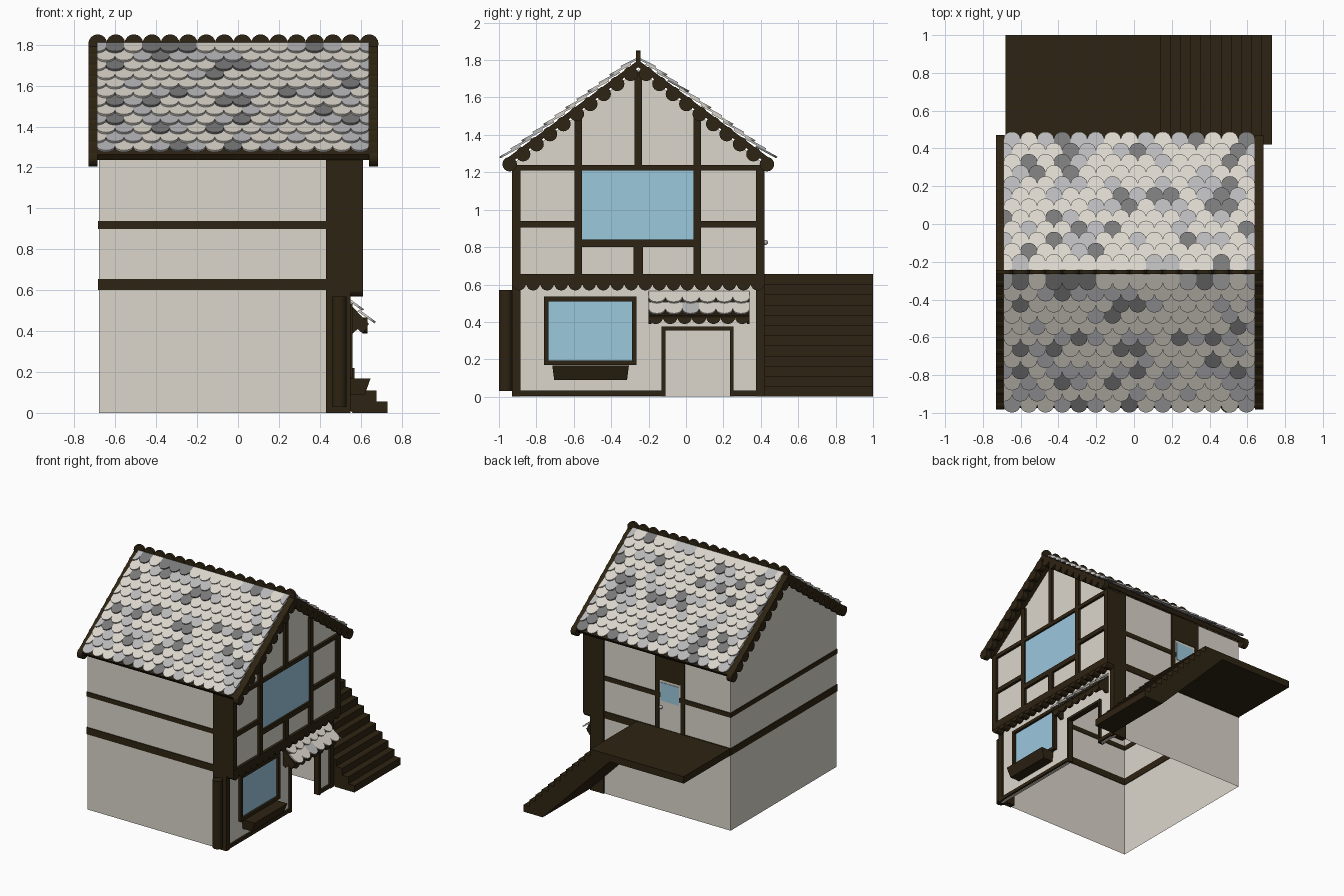
import bpy, bmesh, math, random
from mathutils import Vector, Matrix

if "Cube" in bpy.data.objects:
    bpy.data.objects.remove(bpy.data.objects["Cube"])

random.seed(7)


def mat(name, r, g, b):
    m = bpy.data.materials.new(name)
    m.diffuse_color = (r, g, b, 1)
    m.use_nodes = True
    m.node_tree.nodes["Principled BSDF"].inputs["Base Color"].default_value = m.diffuse_color
    return m


CREAM = mat("cream plaster", 0.71, 0.67, 0.60)
BROWN = mat("dark timber", 0.027, 0.017, 0.006)
GLASS = mat("blue glass", 0.33, 0.58, 0.72)
LIGHT = mat("light grey slate", 0.48, 0.48, 0.49)
DARK = mat("dark grey slate", 0.19, 0.19, 0.19)


def finish(name, bm, *mats, fix=True):
    if fix:
        bmesh.ops.recalc_face_normals(bm, faces=bm.faces)
    me = bpy.data.meshes.new(name)
    bm.to_mesh(me)
    bm.free()
    for m in mats:
        me.materials.append(m)
    ob = bpy.data.objects.new(name, me)
    bpy.context.collection.objects.link(ob)
    return ob


def boxes(name, m, *dims):
    """Several boxes (x0, x1, y0, y1, z0, z1) in one object."""
    bm = bmesh.new()
    for x0, x1, y0, y1, z0, z1 in dims:
        mx = Matrix.Translation(((x0 + x1) / 2, (y0 + y1) / 2, (z0 + z1) / 2)) \
            @ Matrix.Diagonal((x1 - x0, y1 - y0, z1 - z0, 1))
        bmesh.ops.create_cube(bm, size=1, matrix=mx)
    return finish(name, bm, m)


def discs(name, m, centres, axis, r, depth):
    """Round cylinders whose axis is X, Y or Z."""
    rot = {'X': Matrix.Rotation(math.pi / 2, 4, 'Y'),
           'Y': Matrix.Rotation(math.pi / 2, 4, 'X'), 'Z': Matrix()}[axis]
    bm = bmesh.new()
    for c in centres:
        bmesh.ops.create_cone(bm, cap_ends=True, segments=16, radius1=r, radius2=r,
                              depth=depth, matrix=Matrix.Translation(c) @ rot)
    return finish(name, bm, m)


def prism(name, m, pts, offset):
    """Polygon extruded along a vector."""
    bm = bmesh.new()
    f = bm.faces.new([bm.verts.new(p) for p in pts])
    g = bmesh.ops.extrude_face_region(bm, geom=[f])
    bmesh.ops.translate(bm, vec=offset, verts=[v for v in g["geom"] if isinstance(v, bmesh.types.BMVert)])
    return finish(name, bm, m)


def add_tile(bm, tip, across, down, normal, w, length, lo, hi):
    """One U-shaped slate, clipped sideways to lo..hi and tilted up at its tip."""
    r = w / 2
    out = [(-r, 0)] + [(-r * math.cos(a), length - r + r * math.sin(a))
                       for a in (math.pi * i / 8 for i in range(9))] + [(r, 0)]
    mid = tip.dot(across)
    rings = []
    for t in (0, 0.011):
        ring = []
        for u, v in out:
            u = min(max(mid + u, lo), hi) - mid
            ring.append(bm.verts.new(tip + across * u + down * (v - length)
                                     + normal * (0.003 + 0.018 * v / length + t)))
        rings.append(ring)
    a, b = rings
    n = len(a)
    faces = [bm.faces.new(a[::-1]), bm.faces.new(b)]
    faces += [bm.faces.new((a[i], a[(i + 1) % n], b[(i + 1) % n], b[i])) for i in range(n)]
    k = random.choices((0, 1, 2), (55, 31, 14))[0]
    for f in faces:
        f.material_index = k


# ---- plaster walls (open shell, no floor) ----
YF, YB, YC = -0.92, 0.41, -0.255
bm = bmesh.new()
for pts in ([(-0.68, YF, 0), (-0.68, YF, 1.25), (-0.68, YC, 1.75), (-0.68, YB, 1.25), (-0.68, YB, 0)],
            [(0.59, YF, 0.6), (0.59, YB, 0.6), (0.59, YB, 1.25), (0.59, YC, 1.75), (0.59, YF, 1.25)],
            [(-0.68, YF, 0), (0.53, YF, 0), (0.53, YF, 1.25), (-0.68, YF, 1.25)],
            [(-0.68, YB, 0), (-0.68, YB, 1.25), (0.53, YB, 1.25), (0.53, YB, 0)]):
    bm.faces.new([bm.verts.new(p) for p in pts])
finish("walls", bm, CREAM, fix=False)
boxes("shopfront_wall", CREAM, (0.515, 0.535, YF, -0.12, 0, 0.62),
      (0.515, 0.535, -0.12, 0.245, 0.365, 0.62), (0.515, 0.535, 0.245, YB, 0, 0.62))

# ---- side bands and corner posts ----
for z0, z1, t in ((0.6, 0.655, "lower"), (0.9, 0.937, "upper")):
    boxes(t + "_band", BROWN, (-0.685, 0.45, -0.926, -0.915, z0, z1),
          (-0.685, 0.45, 0.405, 0.416, z0, z1), (-0.685, -0.675, -0.926, 0.416, z0, z1))
for n, a, b in (("front", -0.93, -0.885), ("back", 0.375, 0.42)):
    boxes(n + "_corner_post", BROWN, (0.43, 0.55, a, b, 0, 0.6), (0.43, 0.61, a, b, 0.6, 1.24))
discs("round_corner_column", BROWN, [(0.495, -0.963, 0.3)], 'Z', 0.036, 0.54)

# ---- timber framing on the gable face ----
frame = [(-0.93, 0.42, 1.21, 1.24), (-0.595, -0.555, 0.65, 1.5), (0.04, 0.08, 0.65, 1.5),
         (-0.275, -0.235, 1.24, 1.74), (-0.28, -0.23, 0.65, 0.81), (-0.595, 0.08, 0.8, 0.84),
         (-0.885, -0.595, 0.905, 0.94), (0.08, 0.375, 0.905, 0.94)]
boxes("gable_timbers", BROWN, *[(0.58, 0.61, *d) for d in frame])
boxes("jetty_beam", BROWN, (0.5, 0.612, -0.93, 0.42, 0.598, 0.655))
discs("jetty_scallops", BROWN, [(0.58, -0.93 + 0.075 * (i + 0.5), 0.604) for i in range(18)], 'X', 0.036, 0.06)
boxes("base_planks", BROWN, (0.51, 0.55, -0.885, -0.11, 0.005, 0.033), (0.51, 0.55, 0.235, 0.375, 0.005, 0.033))

# ---- windows ----
boxes("upper_window_glass", GLASS, (0.588, 0.596, -0.555, 0.04, 0.84, 1.21))
boxes("lower_window_glass", GLASS, (0.534, 0.542, -0.735, -0.29, 0.195, 0.51))
boxes("lower_window_frame", BROWN, (0.52, 0.56, -0.76, -0.735, 0.17, 0.535), (0.52, 0.56, -0.29, -0.265, 0.17, 0.535),
      (0.52, 0.56, -0.76, -0.265, 0.17, 0.195), (0.52, 0.56, -0.76, -0.265, 0.51, 0.535))
ob = boxes("window_box", BROWN, (0.53, 0.648, -0.715, -0.305, 0.09, 0.168))
for v in ob.data.vertices:  # narrower at its base
    if v.co.z < 0.1:
        v.co.y = -0.51 + (v.co.y + 0.51) * 0.95
        v.co.x = min(v.co.x, 0.62)

# ---- shop doorway and awning ----
boxes("doorway_frame", BROWN, (0.505, 0.55, -0.13, -0.11, 0, 0.375), (0.505, 0.55, 0.235, 0.255, 0, 0.375),
      (0.505, 0.55, -0.13, 0.255, 0.355, 0.375))
prism("awning_slab", BROWN, [(0.53, -0.2, 0.55), (0.64, -0.2, 0.435), (0.63, -0.2, 0.42), (0.53, -0.2, 0.525)], (0, 0.54, 0))
for n, y in (("front", -0.2), ("back", 0.325)):
    prism("awning_side_" + n, BROWN, [(0.535, y, 0.535), (0.632, y, 0.435), (0.632, y, 0.42),
                                      (0.61, y, 0.388), (0.585, y, 0.41), (0.56, y, 0.388), (0.535, y, 0.4)], (0, 0.015, 0))
discs("awning_scallops", BROWN, [(0.622, -0.2 + 0.0771 * (i + 0.5), 0.428) for i in range(7)], 'X', 0.0395, 0.02)
down = Vector((0.11, 0, -0.115)).normalized()
nrm = Vector((0.115, 0, 0.11)).normalized()
bm = bmesh.new()
for row, s in enumerate((0.175, 0.09)):
    for i in range(7):
        y = -0.2 + 0.09 * (i + 0.5 * (1 - row % 2))
        if row == 0 or i < 6:
            tip = Vector((0.53, y + (0 if row == 0 else 0.045), 0.55)) + down * s
            add_tile(bm, tip, Vector((0, 1, 0)), down, nrm, 0.09, 0.1, -0.2, 0.34)
finish("awning_slates", bm, CREAM, LIGHT, DARK)

# ---- roof: slabs, slates, ridge and gable scallops ----
bm = bmesh.new()
barge = []
ROWS, COLS = 12, 15
W = 1.33 / COLS
for sy in (-1, 1):
    top = Vector((0, YC, 1.80))
    down = Vector((0, sy * 0.718, -0.537))
    L = down.length
    down.normalize()
    nrm = Vector((0, sy * 0.537, 0.718)).normalized()
    under = Vector((0, YC, 1.762))
    eave = top + down * L
    prism("roof_slab_" + ("front" if sy < 0 else "back"), BROWN,
          [Vector((-0.73, 0, 0)) + p for p in (top, eave, eave - nrm * 0.032, under)], (1.415, 0, 0))
    for r in range(ROWS):
        tip = top + down * (L + 0.008 - r * 0.0735)
        length = min(0.125, L + 0.008 - r * 0.0735)
        for c in range(COLS + r % 2):
            x = -0.69 + W * (c + 0.5 - 0.5 * (r % 2))
            add_tile(bm, tip + Vector((x, 0, 0)), Vector((1, 0, 0)), down, nrm, W, length, -0.69, 0.64)
    for i in range(10):
        c = top - nrm * 0.034 + down * (L * (i + 0.55) / 10 + 0.028)
        barge += [(x, c.y, c.z) for x in (-0.708, 0.663)]
bmesh.ops.dissolve_degenerate(bm, dist=1e-5, edges=bm.edges)
finish("roof_slates", bm, CREAM, LIGHT, DARK)
discs("gable_scallops", BROWN, barge, 'X', 0.039, 0.044)
discs("ridge_scallops", BROWN, [(-0.73 + 1.415 * (i + 0.5) / 16, YC, 1.805) for i in range(16)], 'Y', 0.046, 0.022)

# ---- outside stair and landing ----
N, DX, DZ = 12, 0.0536, 0.655 / 12
pts = [(0.56, 0.42, 0.0), (0.73, 0.42, 0.0)]
for i in range(N):
    x = 0.73 - DX * i
    if i:
        pts.append((x, 0.42, DZ * i))
    pts.append((x, 0.42, DZ * (i + 1)))
pts += [(-0.68, 0.42, 0.655), (-0.68, 0.42, 0.6), (-0.03, 0.42, 0.6)]
prism("stair_and_landing", BROWN, pts, (0, 0.58, 0))

# ---- upper side door ----
boxes("side_door_frame", BROWN, (-0.28, -0.245, 0.4, 0.42, 0.65, 1.25), (-0.055, -0.02, 0.4, 0.42, 0.65, 1.25),
      (-0.28, -0.02, 0.4, 0.42, 1.04, 1.25))
boxes("side_door", CREAM, (-0.245, -0.055, 0.4, 0.414, 0.65, 1.04))
boxes("side_door_glass", GLASS, (-0.23, -0.07, 0.41, 0.418, 0.875, 1.02))
bm = bmesh.new()
bmesh.ops.create_uvsphere(bm, u_segments=12, v_segments=8, radius=0.014,
                          matrix=Matrix.Translation((-0.075, 0.424, 0.825)))
finish("door_knob", bm, LIGHT)
